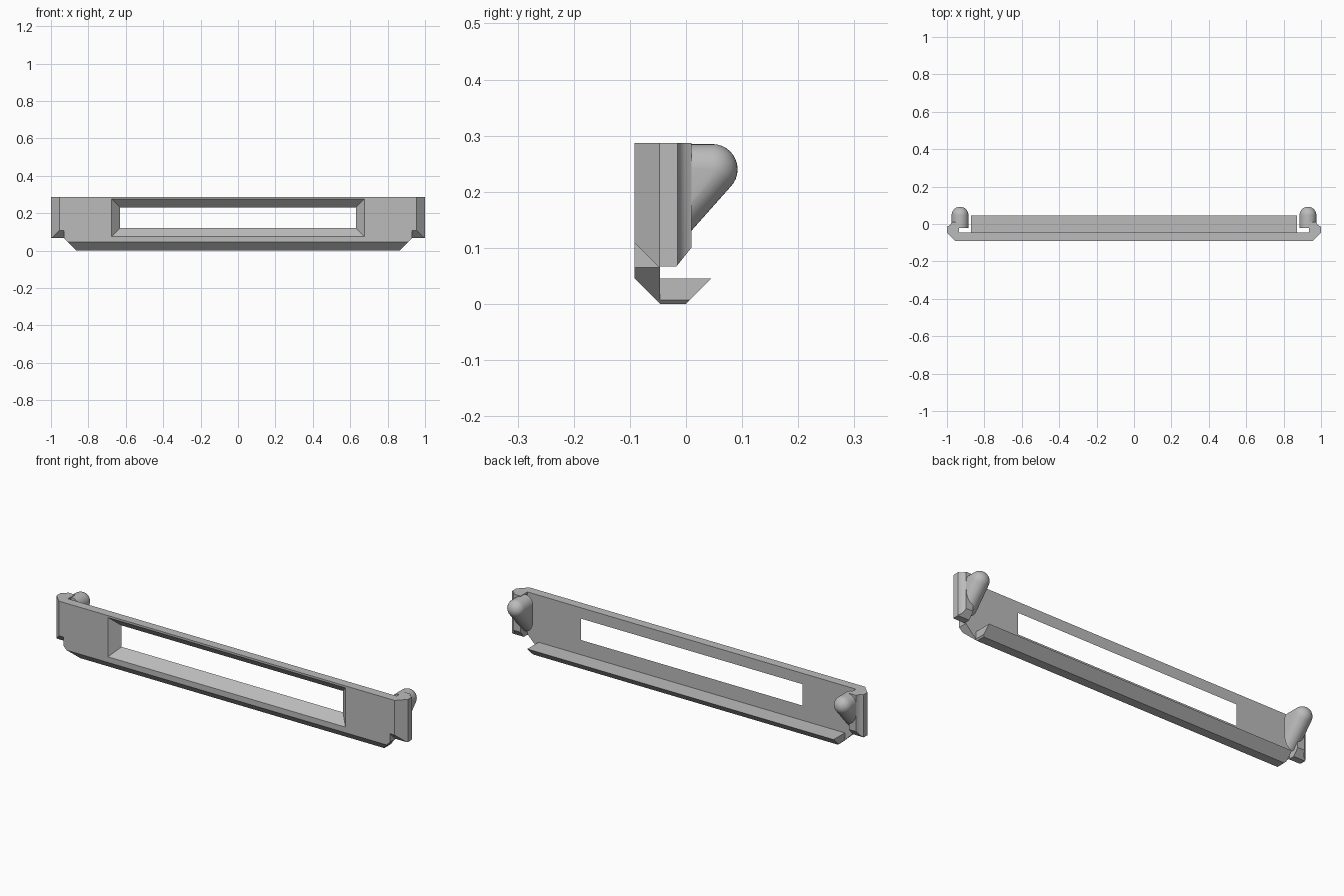
import bpy, bmesh
from mathutils import Vector

if "Cube" in bpy.data.objects:
    bpy.data.objects.remove(bpy.data.objects["Cube"])

grey = bpy.data.materials.new("plain_grey")
grey.use_nodes = True
COLOUR = (0.5, 0.5, 0.5, 1)
grey.diffuse_color = COLOUR
grey.node_tree.nodes["Principled BSDF"].inputs["Base Color"].default_value = COLOUR

TOP, FRONT, BACK = 0.287, -0.092, -0.046


def prism(bm, start, end):
    """Close two matching outlines into a solid."""
    a = [bm.verts.new(p) for p in start]
    b = [bm.verts.new(p) for p in end]
    bm.faces.new(a)
    bm.faces.new(b[::-1])
    for i in range(len(a)):
        j = (i + 1) % len(a)
        bm.faces.new((a[i], b[i], b[j], a[j]))
    bmesh.ops.recalc_face_normals(bm, faces=bm.faces)


def slice_off(bm, point, normal):
    """Remove everything on the normal side of a plane and cap it."""
    cut = bmesh.ops.bisect_plane(
        bm, geom=bm.verts[:] + bm.edges[:] + bm.faces[:], dist=1e-5,
        plane_co=point, plane_no=Vector(normal).normalized(), clear_outer=True)
    edges = [e for e in cut["geom_cut"] if isinstance(e, bmesh.types.BMEdge)]
    bmesh.ops.edgeloop_fill(bm, edges=edges)
    bmesh.ops.recalc_face_normals(bm, faces=bm.faces)


def finish(bm, name, smooth=False):
    mesh = bpy.data.meshes.new(name)
    bm.to_mesh(mesh)
    bm.free()
    mesh.materials.append(grey)
    ob = bpy.data.objects.new(name, mesh)
    bpy.context.collection.objects.link(ob)
    bpy.ops.object.select_all(action='DESELECT')
    ob.select_set(True)
    bpy.context.view_layer.objects.active = ob
    if smooth:
        bpy.ops.object.shade_smooth_by_angle(angle=0.6)
    return ob


def long_bar(name, profile, half):
    """Extrude a y-z profile along x and cut the lower corners at 45 degrees."""
    bm = bmesh.new()
    prism(bm, [(-half, y, z) for y, z in profile], [(half, y, z) for y, z in profile])
    for s in (-1, 1):
        slice_off(bm, (s * 0.865, 0, 0), (s, 0, -1))
    return finish(bm, name)


# Front panel with a bevelled lower edge
panel = long_bar("front_panel", [(FRONT, 0.046), (BACK, 0), (BACK, TOP), (FRONT, TOP)], 0.93)

# Bottom lip behind the panel
long_bar("bottom_lip", [(BACK, 0), (0, 0), (0.045, 0.045), (BACK, 0.045)], 0.872)

# Window opening, tapering towards the back
def window_ring(grow, y):
    x, low, high = 0.63 + grow, 0.121 - grow, 0.231 + grow
    return [(-x, y, low), (x, y, low), (x, y, high), (-x, y, high)]

bm = bmesh.new()
extra = 0.002
prism(bm, window_ring(0.046 + extra, FRONT - extra), window_ring(-extra, BACK + extra))
cutter = finish(bm, "window_cutter")
cutter.hide_render = True
mod = panel.modifiers.new("window", 'BOOLEAN')
mod.operation, mod.solver, mod.object = 'DIFFERENCE', 'EXACT', cutter
bpy.context.view_layer.objects.active = panel
bpy.ops.object.modifier_apply(modifier=mod.name)
bpy.data.objects.remove(cutter)

for s, side in ((1, "left"), (-1, "right")):
    # End arm with a chamfered front corner and a fillet into the knob
    outline = [(0.93, FRONT), (0.955, FRONT), (1, -0.047), (1, -0.015), (0.989, -0.01),
               (0.981, -0.003), (0.975, 0.01), (0.935, 0.01), (0.935, BACK), (0.93, BACK)]
    bm = bmesh.new()
    prism(bm, [(s * x, y, 0.067) for x, y in outline], [(s * x, y, TOP) for x, y in outline])
    slice_off(bm, (0, -0.05, 0.067), (0, -1, -1))
    # Lean the rear of the arm back towards its foot
    slice_off(bm, (0, -0.017, 0.067), (0, 1, -0.8))
    finish(bm, side + "_end_arm", smooth=True)

    # Rounded snap knob: hull of three balls, cut flat at the front
    bm = bmesh.new()
    for y, z in ((0.047, 0.24), (-0.05, 0.131), (-0.05, 0.24)):
        ball = bmesh.ops.create_uvsphere(bm, u_segments=32, v_segments=16, radius=0.045)
        bmesh.ops.translate(bm, verts=ball["verts"], vec=(s * 0.93, y, z))
    bmesh.ops.delete(bm, geom=bm.faces[:], context='FACES_ONLY')
    bmesh.ops.delete(bm, geom=bm.edges[:], context='EDGES_FACES')
    bmesh.ops.convex_hull(bm, input=bm.verts[:])
    bmesh.ops.delete(bm, geom=[v for v in bm.verts if not v.link_faces], context='VERTS')
    slice_off(bm, (0, -0.022, 0), (0, -1, 0))
    finish(bm, side + "_snap_knob", smooth=True)
